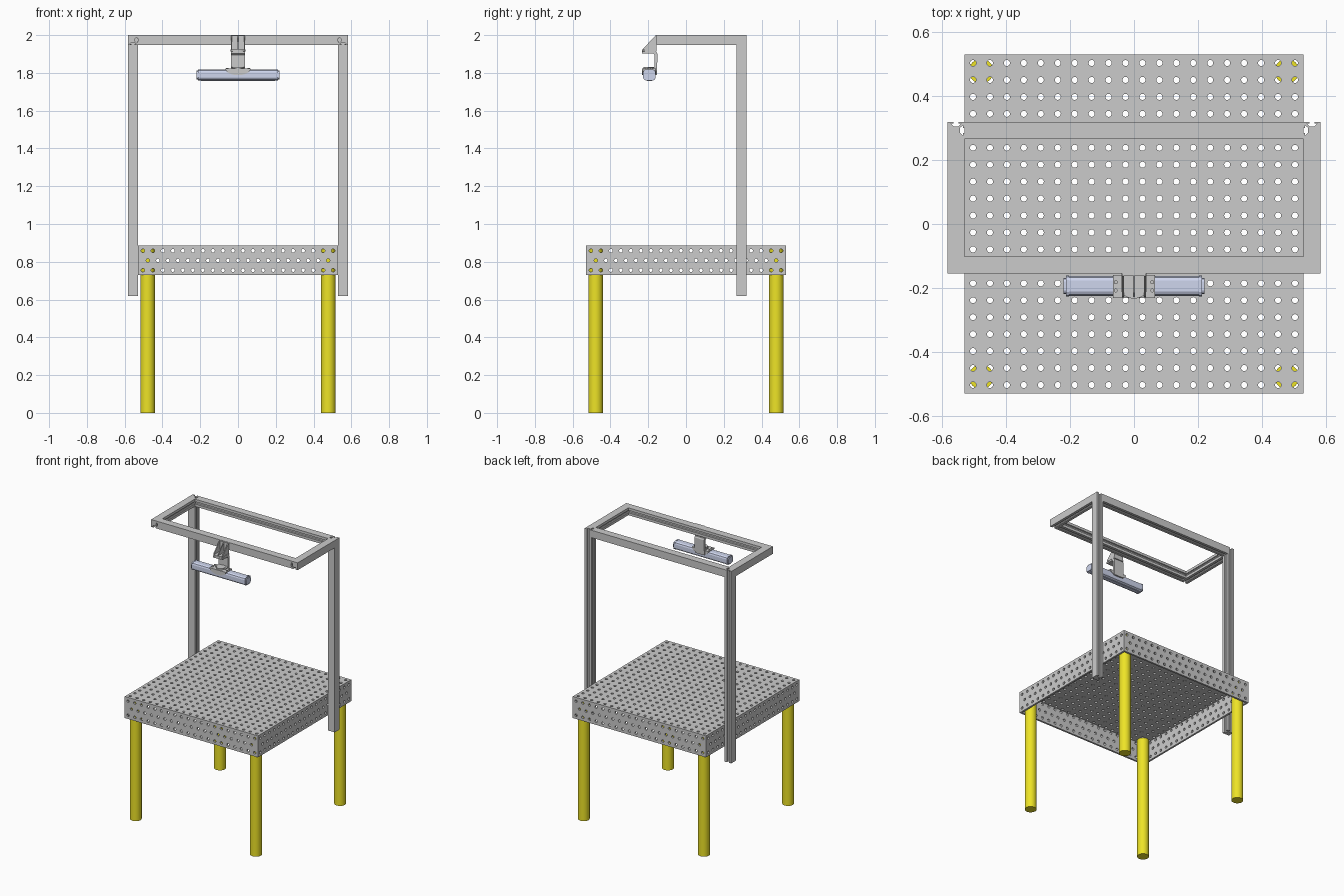
import bpy, bmesh
from math import sin, cos, pi
from mathutils import Vector, Matrix

if "Cube" in bpy.data.objects:
    bpy.data.objects.remove(bpy.data.objects["Cube"])

X, Y, Z = Vector((1, 0, 0)), Vector((0, 1, 0)), Vector((0, 0, 1))


def material(name, rgb):
    m = bpy.data.materials.new(name)
    m.diffuse_color = (*rgb, 1)
    m.use_nodes = True
    m.node_tree.nodes["Principled BSDF"].inputs["Base Color"].default_value = m.diffuse_color
    return m


YELLOW = material("yellow_paint", (0.85, 0.77, 0.02))
BLUE = material("pale_blue", (0.62, 0.67, 0.85))


def finish(name, bm, mat=None, smooth=False):
    me = bpy.data.meshes.new(name)
    bm.to_mesh(me)
    bm.free()
    ob = bpy.data.objects.new(name, me)
    bpy.context.collection.objects.link(ob)
    if mat:
        me.materials.append(mat)
    if smooth:
        bpy.ops.object.select_all(action='DESELECT')
        ob.select_set(True)
        bpy.context.view_layer.objects.active = ob
        bpy.ops.object.shade_smooth_by_angle()
    return ob


def prism(name, pts, u, v, w, w0, w1, mat=None, smooth=False, origin=(0, 0, 0)):
    """Extrude the outline pts (in u, v) along w from w0 to w1."""
    bm = bmesh.new()
    o = Vector(origin)
    a, b = ([bm.verts.new(o + u * p + v * q + w * t) for p, q in pts] for t in (w0, w1))
    bm.faces.new(a)
    bm.faces.new(b)
    n = len(pts)
    for i in range(n):
        j = (i + 1) % n
        bm.faces.new((a[i], a[j], b[j], b[i]))
    bmesh.ops.recalc_face_normals(bm, faces=bm.faces)
    return finish(name, bm, mat, smooth)


def box(name, x0, x1, y0, y1, z0, z1, mat=None):
    return prism(name, [(x0, y0), (x1, y0), (x1, y1), (x0, y1)], X, Y, Z, z0, z1, mat)


def circle(cx, cy, r, n):
    return [(cx + r * cos(2 * pi * i / n), cy + r * sin(2 * pi * i / n)) for i in range(n)]


# Perforated sheet metal
PITCH, HOLE, HALF, TOP, SHEET = 0.053, 0.0095, 0.53, 0.885, 0.013
RIM = ([(1, t) for t in (0, .5, 1)] + [(t, 1) for t in (.5, 0, -.5, -1)]
       + [(-1, t) for t in (.5, 0, -.5, -1)] + [(t, -1) for t in (-.5, 0, .5, 1)] + [(1, -.5)])


def holed_sheet(name, rows, row_h, stagger, mat4):
    bm = bmesh.new()

    def cell(cx, cy):
        ring = circle(cx, cy, HOLE, 16)
        inner = [bm.verts.new((p, q, 0)) for p, q in ring]
        outer = [bm.verts.new((cx + p * PITCH / 2, cy + q * row_h / 2, 0)) for p, q in RIM]
        for i in range(16):
            j = (i + 1) % 16
            bm.faces.new((inner[i], outer[i], outer[j], inner[j]))

    for r in range(rows):
        cy = (r - (rows - 1) / 2) * row_h
        odd = stagger and r % 2
        n = 19 if odd else 20
        for c in range(n):
            cell((c - (n - 1) / 2) * PITCH, cy)
        if odd:  # plain half cells at the row ends
            for s in (-1, 1):
                xs = sorted((s * HALF, s * (HALF - PITCH / 2)))
                quad = [(xs[0], -1), (xs[1], -1), (xs[1], 1), (xs[0], 1)]
                bm.faces.new([bm.verts.new((p, cy + q * row_h / 2, 0)) for p, q in quad])
    bmesh.ops.remove_doubles(bm, verts=bm.verts, dist=1e-4)
    bm.transform(mat4)
    ob = finish(name, bm)
    mod = ob.modifiers.new("thickness", 'SOLIDIFY')
    mod.thickness, mod.offset = SHEET, -1
    return ob


# Table top and four skirts
holed_sheet("table_top", 20, PITCH, False, Matrix.Translation((0, 0, TOP)))
SKIRT_H = 0.154
for k, side in enumerate(("front", "right", "back", "left")):
    m = (Matrix.Rotation(k * pi / 2, 4, 'Z') @ Matrix.Translation((0, -HALF, 0.73 + SKIRT_H / 2))
         @ Matrix.Rotation(pi / 2, 4, 'X'))
    holed_sheet(side + "_skirt", 3, SKIRT_H / 3, True, m)

# Legs
for sx, nx in ((-1, "left"), (1, "right")):
    for sy, ny in ((-1, "front"), (1, "back")):
        prism(f"{ny}_{nx}_leg", circle(sx * 0.478, sy * 0.478, 0.0385, 40), X, Y, Z,
              0, TOP - SHEET, YELLOW, True)

# Slotted frame bars: open sides are numbered 0 = -v, 1 = +u, 2 = +v, 3 = -u
A = 0.0265


def slotted(open_sides):
    half = [(.008, 0), (.008, .005), (.016, .005), (.008, .014)]
    slot = [(-p, q - A) for p, q in half] + [(p, q - A) for p, q in reversed(half)]
    pts = []
    for k in range(4):
        c, s = (1, 0, -1, 0)[k], (0, 1, 0, -1)[k]
        for p, q in [(-A, -A)] + (slot if k in open_sides else []):
            pts.append((p * c - q * s, p * s + q * c))
    return pts


POST_X, POST_Y, BEAM_Z, FRONT_Y = 0.5565, 0.293, 2 - A, -0.155
for s, name, inner_post, inner_arm in ((-1, "left", 1, 2), (1, "right", 3, 0)):
    prism(name + "_post", slotted((inner_post, 2)), X, Y, Z, 0.62, 2,
          origin=(s * POST_X, POST_Y, 0))
    prism(name + "_side_beam", slotted((inner_arm, 3)), Z, X, Y, FRONT_Y, POST_Y - A,
          origin=(s * POST_X, 0, BEAM_Z))
prism("front_beam", slotted((0, 1)), Y, Z, X, -0.53, 0.53, origin=(0, FRONT_Y + A, BEAM_Z))
prism("rear_beam", slotted((0, 3)), Y, Z, X, -0.53, 0.53, origin=(0, POST_Y, BEAM_Z))

# Angle bracket on the front beam
box("bracket_back_plate", -0.037, 0.037, -0.163, -0.155, 1.918, 1.998)
arc = [(0.039 * cos(pi + pi * i / 16), -0.208 + 0.025 * sin(pi + pi * i / 16)) for i in range(17)]
prism("bracket_base", arc + [(0.039, -0.155), (-0.039, -0.155)], X, Y, Z, 1.914, 1.923)
for i, (x, t) in enumerate(((-0.034, 0.003), (0, 0.002), (0.034, 0.003))):
    prism(f"bracket_gusset_{i + 1}", [(-0.16, 1.998), (-0.16, 1.92), (-0.228, 1.92), (-0.228, 1.928)],
          Y, Z, X, x - t, x + t)

# Hook-shaped arm carrying the light bar
prism("hanger_arm", [(-0.232, 1.914), (-0.232, 1.903), (-0.175, 1.903), (-0.166, 1.894),
                     (-0.166, 1.83), (-0.2, 1.828), (-0.2, 1.818), (-0.166, 1.79),
                     (-0.154, 1.79), (-0.151, 1.9), (-0.156, 1.91), (-0.164, 1.914)],
      Y, Z, X, -0.038, 0.038)

# Saddle with curved front and back cheeks and four screws
box("saddle_plate", -0.066, 0.066, -0.226, -0.164, 1.814, 1.822)
cheek = [(0.066 * cos(pi + pi * i / 20), 1.822 + 0.034 * sin(pi + pi * i / 20)) for i in range(21)]
for name, y0 in (("front", 0.226), ("back", 0.16)):
    prism(name + "_saddle_cheek", cheek, X, Z, -Y, y0, y0 + 0.006)
prism("saddle_hub", circle(0, -0.195, 0.03, 32), X, Y, Z, 1.82, 1.832, smooth=True)
for sx in (-1, 1):
    for y in (-0.208, -0.182):
        prism("saddle_screw", circle(sx * 0.057, y, 0.006, 16), X, Y, Z, 1.821, 1.827, smooth=True)

# Light bar with chamfered body and end caps
def bar(k):
    hw, hh = 0.031 * k, 0.028 * k
    corner = [(1, .45), (.88, .8), (.55, 1)]
    q = corner + [(-p, r) for p, r in reversed(corner)]
    q += [(-p, -r) for p, r in q]
    return [(-0.194 + p * hw, 1.789 + r * hh) for p, r in q]


prism("light_bar_body", bar(1), Y, Z, X, -0.208, 0.208, BLUE)
for s, name in ((-1, "left"), (1, "right")):
    prism(name + "_end_cap", bar(1.06), Y, Z, X * s, 0.204, 0.213, BLUE)
    prism(name + "_end_tip", bar(0.82), Y, Z, X * s, 0.212, 0.22, BLUE)
# Flat lens strip under the bar
box("lens_strip", -0.195, 0.195, -0.207, -0.181, 1.758, 1.763, BLUE)
